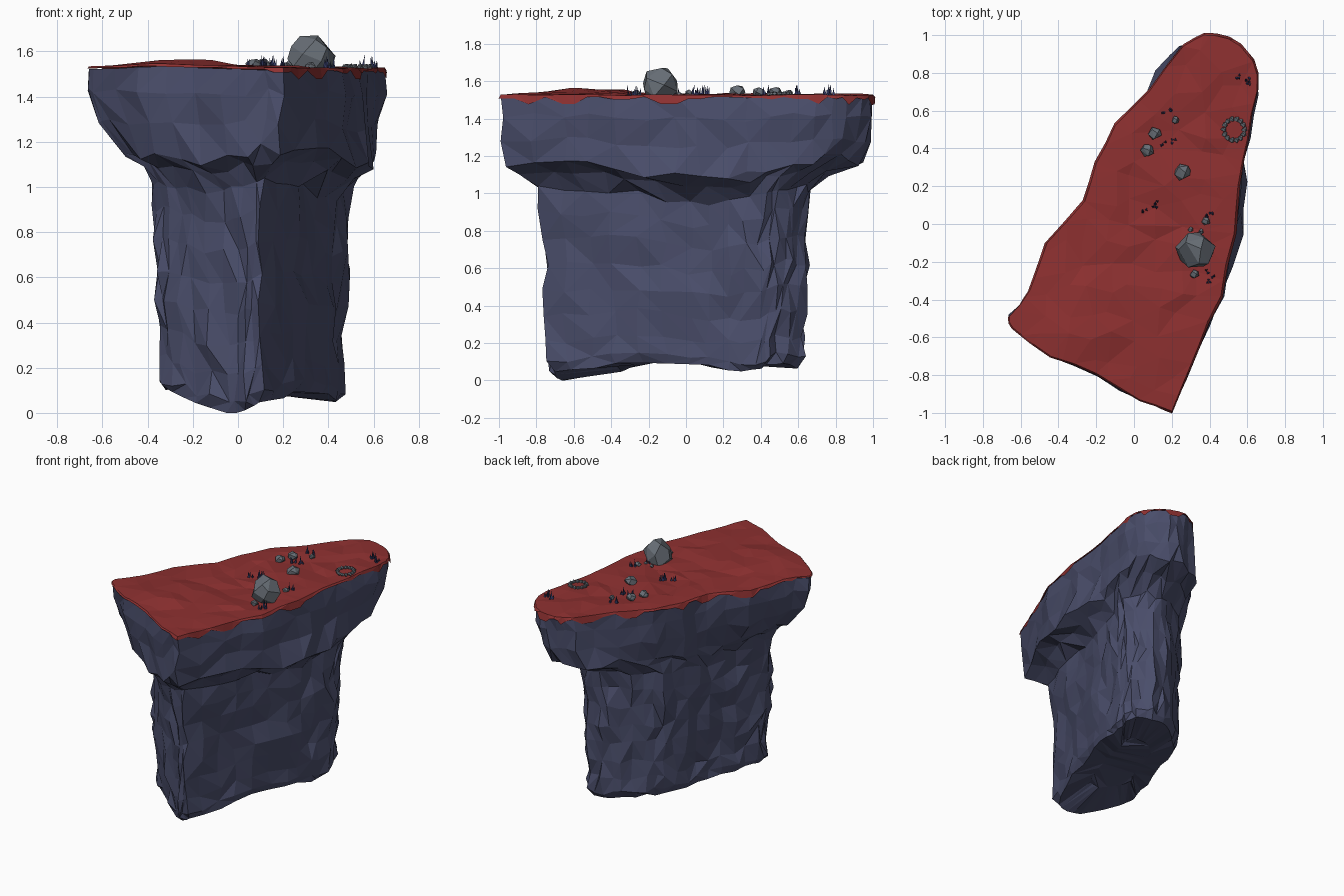
import bpy, bmesh, math, random
from mathutils import Vector, noise
from mathutils.geometry import delaunay_2d_cdt

if "Cube" in bpy.data.objects:
    bpy.data.objects.remove(bpy.data.objects["Cube"])

random.seed(7)
MID = Vector((0.07, -0.03, 0))


def material(name, rgb):
    m = bpy.data.materials.new(name)
    m.diffuse_color = (*rgb, 1)
    m.use_nodes = True
    m.node_tree.nodes["Principled BSDF"].inputs["Base Color"].default_value = m.diffuse_color
    return m


STONE = material("blue_stone", (0.068, 0.075, 0.145))
RED = material("red_ground", (0.27, 0.03, 0.03))
GREY = material("grey_rock", (0.14, 0.16, 0.185))
NAVY = material("navy_grass", (0.035, 0.045, 0.14))


def finish(bm, name, mat):
    bmesh.ops.recalc_face_normals(bm, faces=bm.faces)
    me = bpy.data.meshes.new(name)
    bm.to_mesh(me)
    bm.free()
    me.materials.append(mat)
    ob = bpy.data.objects.new(name, me)
    bpy.context.collection.objects.link(ob)
    return ob


def dense(pts):
    """Insert a midpoint after every point of a closed loop."""
    out = []
    for a, b in zip(pts, pts[1:] + pts[:1]):
        out += [a, (a + b) / 2]
    return out


def jitter(s):
    return Vector([random.uniform(-s, s) for _ in range(3)])


def outward(p):
    return Vector((p.x - MID.x, p.y - MID.y, 0)).normalized()


def ground(x, y):
    """Height of the plateau surface."""
    hump = 0.035 * math.exp(-((x + 0.25) ** 2 + (y + 0.55) ** 2) / 0.08)
    return 1.526 + hump + 0.008 * noise.noise(Vector((x * 5, y * 5, 0.3)))


# Matching outlines, counter-clockwise from the front corner
TOP = [(.2, -.99), (.34, -.65), (.46, -.38), (.53, -.05), (.55, .2), (.6, .45),
       (.65, .7), (.63, .86), (.5, .98), (.37, 1.0), (.26, .94), (.08, .7),
       (-.1, .52), (-.2, .32), (-.26, .12), (-.46, -.1), (-.55, -.35),
       (-.66, -.49), (-.64, -.55), (-.44, -.7), (-.2, -.79), (.03, -.93)]
LIP = [(.18, -.97, 1.17), (.35, -.65, 1.16), (.46, -.38, 1.14), (.57, -.05, 1.08),
       (.59, .22, 1.09), (.6, .45, 1.14), (.61, .68, 1.17), (.57, .83, 1.18),
       (.46, .92, 1.16), (.33, .94, 1.16), (.19, .9, 1.16), (.05, .7, 1.15),
       (-.09, .47, 1.14), (-.17, .27, 1.12), (-.24, .08, 1.1), (-.37, -.12, 1.12),
       (-.45, -.32, 1.15), (-.5, -.47, 1.16), (-.48, -.53, 1.16),
       (-.36, -.67, 1.13), (-.16, -.8, 1.12), (.03, -.92, 1.15)]
BASE = [(.1, -.74, .05), (.2, -.5, .07), (.29, -.25, .1), (.38, .02, .09),
        (.43, .22, .06), (.46, .38, .05), (.465, .46, .08), (.42, .54, .09),
        (.34, .62, .07), (.25, .62, .07), (.13, .55, .08), (.01, .45, .09),
        (-.08, .37, .09), (-.14, .2, .1), (-.2, .02, .11), (-.27, -.18, .11),
        (-.33, -.36, .11), (-.34, -.44, .11), (-.3, -.51, .09),
        (-.2, -.58, .04), (-.05, -.67, 0), (.03, -.72, .01)]
rim = dense([Vector((x, y, 0)) for x, y in TOP])
for i in range(1, len(rim), 2):
    rim[i] = rim[i] + jitter(0.011) + outward(rim[i]) * (.016 if rim[i].y > .7 else 0)
for p in rim:
    p.z = ground(p.x, p.y)
lip = dense([Vector(p) for p in LIP])
base = dense([Vector(p) for p in BASE])

# Rock body: lofted rings from the rim over the overhang down to the foot
rings = [[p - Vector((0, 0, 0.012)) for p in rim]]
for fz, fxy in ((.3, .05), (.65, .38), (1, 1)):
    rings.append([Vector((*a.lerp(b, fxy).xy, a.z + (b.z - a.z) * fz)) for a, b in zip(rim, lip)])
neck = []
for p, q in zip(lip, base):
    n = MID + (q - MID) * 1.075
    n.z = p.z - 0.14
    neck.append(n)
rings.append([Vector((*a.lerp(b, .55).xy, a.z - 0.05)) for a, b in zip(lip, neck)])
rings.append(neck)
for f in (.13, .27, .42, .56, .7, .84, .95):
    rings.append([a.lerp(b, f) for a, b in zip(neck, base)])
rings.append([Vector((*MID.lerp(p, .96).xy, p.z)) for p in base])
rings.append([Vector((*MID.lerp(p, .5).xy, p.z * .5 + .05)) for p in base[::1]])

bm = bmesh.new()
loops = []
for k, ring in enumerate(rings):
    s = 0 if k == 0 else 0.008 if k >= len(rings) - 2 else 0.019
    row = []
    for p in ring:
        q = p + jitter(s)
        if k == 3:  # uneven lip
            q.z += random.uniform(-.02, .02)
        if k > 3:  # broad lumps on the column
            q += outward(p) * 0.028 * noise.noise(p * 5)
        q.z = max(q.z, 0)
        row.append(bm.verts.new(q))
    loops.append(row)
for a, b in zip(loops, loops[1:]):
    for i in range(len(a)):
        j = (i + 1) % len(a)
        if random.random() < .5:
            bm.faces.new((a[i], b[i], b[j])), bm.faces.new((a[i], b[j], a[j]))
        else:
            bm.faces.new((a[i], b[i], a[j])), bm.faces.new((b[i], b[j], a[j]))
bmesh.ops.triangulate(bm, faces=[bm.faces.new(loops[-1])])
finish(bm, "rock_body", STONE)

# Red ground: triangulated plateau with a ragged dripping edge
edge = [p.xy for p in dense(rim)]
n = len(edge)
inner = [Vector((x * .12 + random.uniform(-.04, .04), y * .12 + random.uniform(-.04, .04)))
         for x in range(-6, 7) for y in range(-9, 10)]
inner = [p for p in inner if min((p - e).length for e in edge) > .06]
res = delaunay_2d_cdt(edge + inner, [(i, (i + 1) % n) for i in range(n)], [], 1, 1e-5)
bm = bmesh.new()
vs = [bm.verts.new((p.x, p.y, ground(p.x, p.y))) for p in res[0]]
for f in res[2]:
    bm.faces.new([vs[i] for i in f])
bmesh.ops.delete(bm, geom=[v for v in bm.verts if not v.link_faces], context='VERTS')
for v in bm.verts:
    if not v.is_boundary:
        v.co.z += random.uniform(-.01, .01)
ext = bmesh.ops.extrude_edge_only(bm, edges=[e for e in bm.edges if e.is_boundary])
for v in ext["geom"]:
    if isinstance(v, bmesh.types.BMVert):
        front_left = v.co.y < -.4 and v.co.x < .15
        v.co += outward(v.co) * (.008 if front_left else .013)
        v.co.z -= random.uniform(.006, .014) if front_left else random.choice((.012, .022, .05))
bmesh.ops.triangulate(bm, faces=[f for f in bm.faces if len(f.verts) > 3])
finish(bm, "red_ground", RED)


def add_rock(bm, x, y, r, count=14, tall=.8):
    """Chunky convex stone: hull of points spread over a squashed ball."""
    c = Vector((x, y, ground(x, y) + r * tall * .5))
    pts = []
    for i in range(count):
        z = 1 - 2 * (i + .5) / count
        a = i * 2.39996 + random.uniform(-.25, .25)
        w = math.sqrt(1 - z * z)
        d = Vector((w * math.cos(a), w * math.sin(a), z * tall)) * r
        pts.append(bm.verts.new(c + d * random.uniform(.94, 1.1)))
    hull = bmesh.ops.convex_hull(bm, input=pts)
    junk = [g for g in hull["geom_interior"] if isinstance(g, bmesh.types.BMVert)]
    bmesh.ops.delete(bm, geom=junk, context='VERTS')


# Boulder, with near-flat triangles merged into larger facets
bm = bmesh.new()
add_rock(bm, .322, -.138, .104, 18, 1.0)
bmesh.ops.dissolve_limit(bm, angle_limit=.35, verts=bm.verts, edges=bm.edges)
finish(bm, "boulder", GREY)

# Loose stones
bm = bmesh.new()
for x, y, r in ((.255, .275, .046), (.11, .48, .036), (.07, .39, .036), (.22, .55, .021),
                (.32, -.265, .025), (.38, .015, .023), (.3, -.03, .015), (.355, -.04, .015)):
    add_rock(bm, x, y, r, 12)
finish(bm, "loose_stones", GREY)

# Stone ring
bm = bmesh.new()
for i in range(14):
    a = i * math.tau / 14
    add_rock(bm, .53 + .055 * math.cos(a), .5 + .057 * math.sin(a), .016, 8)
finish(bm, "stone_ring", GREY)

# Grass tufts: thin three-sided blades
bm = bmesh.new()
for x, y in ((.41, .05), (.39, .04), (.15, .585), (.19, .605), (.055, .07), (.11, .09),
             (.12, .11), (.155, .425), (.21, .44), (.39, -.255), (.42, -.27), (.39, -.3),
             (.34, -.04), (.55, .78), (.605, .75), (.6, .765)):
    for _ in range(3):
        px, py = x + random.uniform(-.011, .011), y + random.uniform(-.011, .011)
        z, h, a0 = ground(px, py) - .005, random.uniform(.025, .065), random.random() * 6
        foot = [bm.verts.new((px + .009 * math.cos(a0 + k * 2.094),
                              py + .009 * math.sin(a0 + k * 2.094), z)) for k in range(3)]
        tip = bm.verts.new((px + random.uniform(-.01, .01), py + random.uniform(-.01, .01), z + h))
        bm.faces.new(foot)
        for k in range(3):
            bm.faces.new((foot[k], foot[(k + 1) % 3], tip))
finish(bm, "grass_tufts", NAVY)
